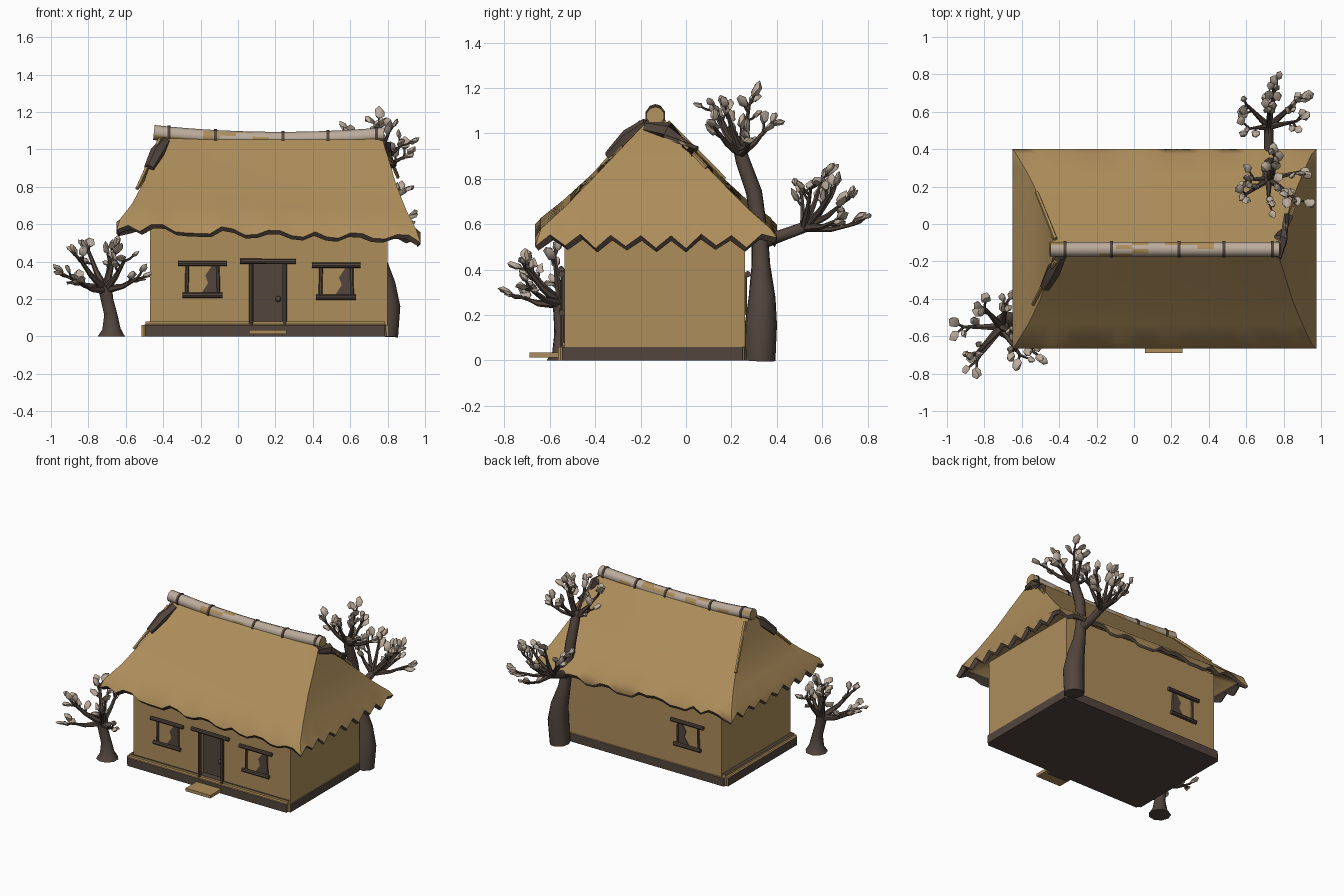
import bpy, bmesh, math, random
from mathutils import Vector, Matrix

if "Cube" in bpy.data.objects:
    bpy.data.objects.remove(bpy.data.objects["Cube"])

random.seed(4)

def mat(name, c):
    m = bpy.data.materials.new(name)
    m.diffuse_color = (*c, 1)
    m.use_nodes = True
    m.node_tree.nodes["Principled BSDF"].inputs["Base Color"].default_value = m.diffuse_color
    return m

STRAW, BROWN, CREAM = 0, 1, 2
MATS = [mat("straw", (0.42, 0.27, 0.105)), mat("dark_bark", (0.085, 0.060, 0.047)),
        mat("pale_cream", (0.50, 0.41, 0.33))]

def finish(name, bm, angle=40):
    bmesh.ops.recalc_face_normals(bm, faces=bm.faces)
    me = bpy.data.meshes.new(name)
    bm.to_mesh(me)
    bm.free()
    for m in MATS:
        me.materials.append(m)
    me.shade_smooth()
    me.set_sharp_from_angle(angle=math.radians(angle))
    ob = bpy.data.objects.new(name, me)
    bpy.context.collection.objects.link(ob)
    return ob

def skin(bm, loops, mi, cap=True):
    rings = [[bm.verts.new(p) for p in lp] for lp in loops]
    n = len(rings[0])
    out = []
    for a, b in zip(rings, rings[1:]):
        for i in range(n):
            out.append(bm.faces.new((a[i], a[(i + 1) % n], b[(i + 1) % n], b[i])))
    if cap:
        out += [bm.faces.new(rings[0]), bm.faces.new(rings[-1])]
    for f in out:
        f.material_index = mi
    return out

def tube(bm, pts, radii, sides=7, mi=BROWN):
    pts = [Vector(p) for p in pts]
    loops = []
    for i, p in enumerate(pts):
        d = (pts[min(i + 1, len(pts) - 1)] - pts[max(i - 1, 0)]).normalized()
        u = d.cross(Vector((0, 1, 0)) if abs(d.y) < 0.8 else Vector((1, 0, 0))).normalized()
        v = d.cross(u)
        loops.append([p + radii[i] * (math.cos(t) * u + math.sin(t) * v)
                      for t in (2 * math.pi * k / sides for k in range(sides))])
    return skin(bm, loops, mi)

def prism(bm, outline, z0, z1, mi):
    skin(bm, [[(x, y, z0) for x, y in outline], [(x, y, z1) for x, y in outline]], mi)

def box(bm, x0, x1, y0, y1, z0, z1, mi):
    prism(bm, [(x0, y0), (x1, y0), (x1, y1), (x0, y1)], z0, z1, mi)

# Plinth with rounded edges
bm = bmesh.new()
box(bm, -0.515, 0.805, -0.565, 0.27, 0, 0.08, BROWN)
bmesh.ops.bevel(bm, geom=[e for e in bm.edges if max(v.co.z for v in e.verts) > 0.05],
                offset=0.02, segments=3, affect='EDGES')
finish("plinth", bm)

# Clay walls with a door notch
bm = bmesh.new()
X0, X1, Y0, Y1 = -0.47, 0.80, -0.535, 0.26
prism(bm, [(X0, Y0), (0.07, Y0), (0.07, Y0 + 0.07), (0.25, Y0 + 0.07), (0.25, Y0),
           (X1, Y0), (X1, Y1), (X0, Y1)], 0.06, 0.39, STRAW)
box(bm, X0, X1, Y0, Y1, 0.39, 0.64, STRAW)
finish("walls", bm)

# Door, frame, knob and step
bm = bmesh.new()
box(bm, 0.07, 0.25, -0.50, -0.465, 0.03, 0.39, BROWN)
for x in (0.07, 0.25):
    tube(bm, [(x, -0.54, 0.02), (x, -0.54, 0.40)], [0.012] * 2, 8)
tube(bm, [(0.01, -0.55, 0.402), (0.31, -0.55, 0.40)], [0.014] * 2, 8)
bmesh.ops.create_icosphere(bm, subdivisions=2, radius=0.016,
                           matrix=Matrix.Translation((0.215, -0.512, 0.20)))
for f in bm.faces:
    f.material_index = BROWN
finish("door", bm)
bm = bmesh.new()
box(bm, 0.06, 0.26, -0.69, -0.55, 0.012, 0.034, STRAW)
box(bm, 0.08, 0.24, -0.60, -0.54, 0.0, 0.012, BROWN)
finish("door_step", bm)

# Windows: log lintel, sill, posts and a torn dark pane
def window(name, cx, zc, y, s):
    bm = bmesh.new()
    for dz, hw in ((0.085, 0.13), (-0.085, 0.107)):
        tube(bm, [(cx - hw, y + s * 0.012, zc + dz), (cx + hw, y + s * 0.012, zc + dz)],
             [0.014] * 2, 8)
    for dx in (-0.085, 0.085):
        tube(bm, [(cx + dx, y, zc - 0.085), (cx + dx * 0.95, y, zc + 0.085)], [0.010] * 2, 6)
    pane = [(-0.01, -0.08), (0.03, -0.02), (0.015, 0.02), (0.055, 0.08), (0.08, 0.08), (0.08, -0.08)]
    skin(bm, [[(cx + px, y + d, zc + pz) for px, pz in pane] for d in (0, s * 0.004)], BROWN)
    finish(name, bm)

window("window_front_left", -0.19, 0.305, Y0, -1)
window("window_front_right", 0.525, 0.295, Y0, -1)
window("window_back", -0.20, 0.295, Y1, 1)

# Thatched hip roof: rectangular loops with a ragged eave
NX, NY = 26, 16
def loop(x0, x1, y0, y1, z, jag=None):
    pts = []
    cs = [(x0, y0), (x1, y0), (x1, y1), (x0, y1)]
    for k in range(4):
        a, b = cs[k], cs[(k + 1) % 4]
        n = NX if k % 2 == 0 else NY
        for i in range(n):
            x, y = a[0] + (b[0] - a[0]) * i / n, a[1] + (b[1] - a[1]) * i / n
            droop = max(0, 1.05 - z) / 0.45 * 0.025 * (x - 0.1) / 0.8
            pts.append((x, y, z - droop + (jag[len(pts)] if jag else 0)))
    return pts

jag = []
for k in range(4):
    for i in range(NX if k % 2 == 0 else NY):
        if k % 2:
            jag.append((0.025 if i % 2 else -0.025) + random.uniform(-0.008, 0.008))
        else:
            jag.append(random.choice((-0.015, -0.01, 0.015, 0.025)))
shape = [(-0.43, 0.77, -0.165, -0.105, 1.06), (-0.462, 0.81, -0.285, 0.015, 0.94),
         (-0.50, 0.845, -0.40, 0.13, 0.825), (-0.565, 0.90, -0.535, 0.265, 0.695),
         (-0.63, 0.95, -0.64, 0.375, 0.605)]
eave = loop(-0.65, 0.975, -0.665, 0.40, 0.555, jag)
fringe = loop(-0.635, 0.96, -0.65, 0.39, 0.535, [j * 0.9 for j in jag])
bm = bmesh.new()
skin(bm, [loop(*s) for s in shape] + [eave], STRAW, cap=False)
skin(bm, [eave, fringe, loop(-0.61, 0.93, -0.62, 0.36, 0.575)], BROWN, cap=False)
skin(bm, [loop(-0.61, 0.93, -0.62, 0.36, 0.575), loop(-0.46, 0.79, -0.52, 0.25, 0.64)], STRAW, cap=False)
bmesh.ops.remove_doubles(bm, verts=bm.verts, dist=0.0005)
finish("thatch_roof", bm, 50)

# Sagging ridge log with straw patches and rope bands
bm = bmesh.new()
RY = -0.135
xs = [-0.45 + 1.23 * i / 14 for i in range(15)]
ridge_z = lambda x: 1.06 + 0.03 * ((x - 0.165) / 0.615) ** 2 - 0.01 * (x + 0.45)
for f in tube(bm, [(x, RY, ridge_z(x)) for x in xs], [0.040] * 15, 10, CREAM):
    c = f.calc_center_median()
    if c.z < ridge_z(c.x) - 0.01 or random.random() < 0.15 or abs(c.x - 0.165) > 0.60:
        f.material_index = STRAW
for x in (-0.37, -0.12, 0.24, 0.48, 0.74):
    tube(bm, [(x - 0.008, RY, ridge_z(x)), (x + 0.008, RY, ridge_z(x))], [0.045] * 2, 10)
finish("ridge_log", bm)

# Timber braces and thin sticks at the ridge ends
bm = bmesh.new()
tube(bm, [(-0.39, -0.17, 1.04), (-0.43, -0.25, 0.98), (-0.475, -0.335, 0.895)], [0.03, 0.042, 0.03], 6)
tube(bm, [(0.76, -0.18, 1.03), (0.785, -0.08, 1.01), (0.825, 0.04, 0.92)], [0.03, 0.04, 0.028], 6)
finish("ridge_braces", bm)
bm = bmesh.new()
for a, b in (((-0.42, -0.20, 1.05), (-0.54, -0.43, 0.79)), ((-0.42, -0.08, 1.05), (-0.52, 0.17, 0.80)),
             ((0.77, -0.1, 1.05), (0.855, 0.09, 0.85))):
    tube(bm, [a, b], [0.012, 0.010], 5, STRAW)
finish("ridge_sticks", bm)

# Trees: trunk tubes, branches to given tips, random twigs with leaf clumps
def leaf(bm, p, d):
    q = d.to_track_quat('Z', 'Y').to_matrix().to_4x4()
    s = random.uniform(0.8, 1.25)
    m = Matrix.Translation(p) @ q @ Matrix.Diagonal((0.024 * s, 0.014 * s, 0.032 * s, 1))
    r = bmesh.ops.create_icosphere(bm, subdivisions=1, radius=1, matrix=m)
    for v in r["verts"]:
        v.co += Vector([random.uniform(-0.005, 0.005) for _ in range(3)])
        for f in v.link_faces:
            f.material_index = CREAM

def crown(bm, origin, tips, r):
    o = Vector(origin)
    for t in tips:
        t = Vector(t)
        mid = o.lerp(t, 0.55) + Vector((0, 0, -0.015))
        tube(bm, [o, mid, t], [r, r * 0.6, r * 0.35], 6)
        out = (t - mid).normalized()
        for k in range(4):
            base = mid.lerp(t, (0.35, 0.65, 1, 1)[k])
            d = (out + Vector([random.uniform(-1, 1) for _ in range(3)]) + Vector((0, 0, 0.4))).normalized()
            end = base + d * random.uniform(0.045, 0.08)
            end.x = max(end.x, -0.97)
            tube(bm, [base, base.lerp(end, 0.5) + Vector((0, 0, -0.006)), end],
                 [r * 0.35, r * 0.28, r * 0.2], 5)
            leaf(bm, end, d)

bm = bmesh.new()
tube(bm, [(-0.675, -0.54, 0), (-0.675, -0.54, 0.04), (-0.68, -0.545, 0.12), (-0.70, -0.55, 0.20),
          (-0.71, -0.55, 0.27)], [0.075, 0.05, 0.036, 0.034, 0.04], 9)
crown(bm, (-0.71, -0.55, 0.25), [(-0.91, -0.55, 0.32), (-0.85, -0.70, 0.42), (-0.68, -0.42, 0.43),
      (-0.80, -0.45, 0.46), (-0.61, -0.70, 0.40), (-0.66, -0.58, 0.46), (-0.54, -0.68, 0.31),
      (-0.84, -0.73, 0.28)], 0.024)
finish("front_tree", bm, 45)

bm = bmesh.new()
tube(bm, [(0.79, 0.325, 0), (0.80, 0.33, 0.16), (0.785, 0.335, 0.28), (0.75, 0.33, 0.42), (0.73, 0.325, 0.56),
          (0.72, 0.30, 0.74), (0.72, 0.25, 0.88), (0.72, 0.23, 0.95)],
     [0.07, 0.072, 0.06, 0.042, 0.036, 0.036, 0.032, 0.026], 9)
tube(bm, [(0.73, 0.325, 0.52), (0.72, 0.42, 0.55), (0.72, 0.53, 0.59)], [0.034, 0.026, 0.024], 8)
crown(bm, (0.72, 0.24, 0.91), [(0.60, 0.16, 1.06), (0.72, 0.12, 1.10), (0.87, 0.13, 1.02),
      (0.89, 0.28, 0.96), (0.75, 0.28, 1.13), (0.61, 0.24, 0.98), (0.75, 0.36, 1.03),
      (0.81, 0.18, 1.10)], 0.02)
crown(bm, (0.72, 0.52, 0.585), [(0.60, 0.64, 0.72), (0.75, 0.70, 0.70), (0.86, 0.64, 0.74),
      (0.62, 0.51, 0.73), (0.87, 0.55, 0.76), (0.75, 0.74, 0.60), (0.72, 0.60, 0.80),
      (0.88, 0.67, 0.62)], 0.02)
finish("back_tree", bm, 45)
